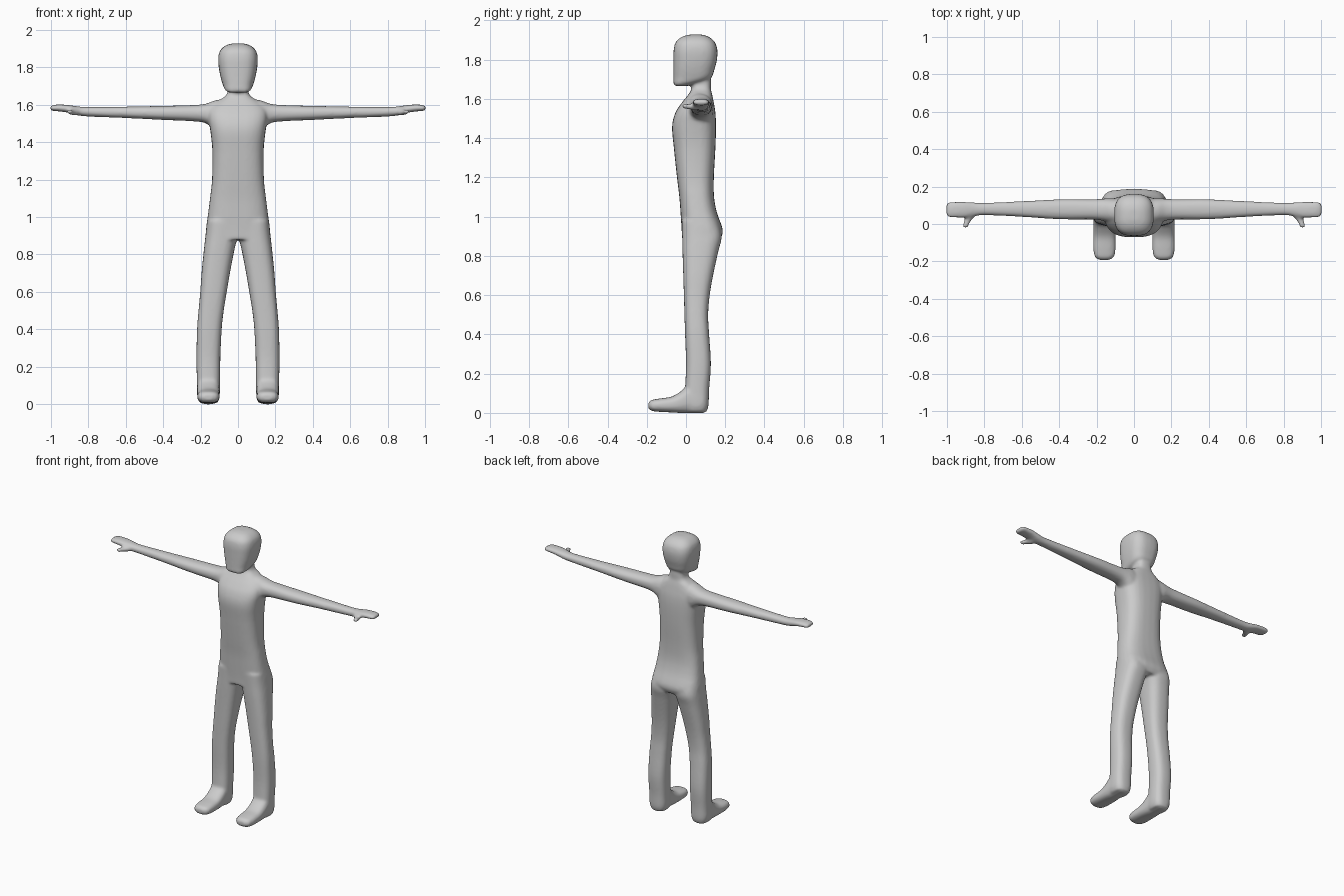
import bpy, bmesh, math

bm = bmesh.new()
N = 28  # points per cross-section


def spline(p0, p1, p2, p3, t):
    return [0.5 * (2*b + (c-a)*t + (2*a-5*b+4*c-d)*t*t + (3*b-a-3*c+d)*t**3)
            for a, b, c, d in zip(p0, p1, p2, p3)]


def loft(axis, rings, power=2.5, side=1, steps=4):
    """Closed loft; ring = (position, min a, max a, min b, max b).
    z: a=x b=y   x: a=y b=z   y: a=x b=z"""
    fine = []
    n = len(rings)
    for i in range(n - 1):
        q = [rings[max(0, min(n-1, i+k))] for k in (-1, 0, 1, 2)]
        fine += [spline(*q, j/steps) for j in range(steps)]
    fine.append(rings[-1])
    loops = []
    for p, a0, a1, b0, b1 in fine:
        loop = []
        for k in range(N):
            t = 2 * math.pi * k / N
            c, s = math.cos(t), math.sin(t)
            a = (a0+a1)/2 + (a1-a0)/2 * math.copysign(abs(c)**(2/power), c)
            b = (b0+b1)/2 + (b1-b0)/2 * math.copysign(abs(s)**(2/power), s)
            co = {'z': (a, b, p), 'x': (p, a, b), 'y': (a, p, b)}[axis]
            loop.append(bm.verts.new((co[0]*side, co[1], co[2])))
        loops.append(loop)
    faces = [bm.faces.new(loops[0]), bm.faces.new(loops[-1])]
    for u, v in zip(loops, loops[1:]):
        for k in range(N):
            m = (k+1) % N
            faces.append(bm.faces.new((u[k], u[m], v[m], v[k])))
    bmesh.ops.recalc_face_normals(bm, faces=faces)


# torso and neck
loft('z', [(z, -w, w, f, b) for z, w, f, b in (
    (0.88, 0.172, -0.020, 0.172), (0.93, 0.172, -0.022, 0.188),
    (1.02, 0.160, -0.028, 0.158), (1.10, 0.150, -0.034, 0.143),
    (1.20, 0.139, -0.046, 0.142), (1.35, 0.137, -0.062, 0.150),
    (1.46, 0.148, -0.071, 0.153), (1.53, 0.158, -0.054, 0.150),
    (1.58, 0.150, -0.022, 0.142), (1.62, 0.108, 0.010, 0.134),
    (1.65, 0.064, 0.028, 0.127), (1.69, 0.052, 0.028, 0.127),
    (1.74, 0.050, 0.030, 0.120))], 2.8)

# head
loft('z', [(z, -w, w, f, b) for z, w, f, b in (
    (1.665, 0.050, -0.060, 0.000), (1.680, 0.070, -0.064, 0.050),
    (1.705, 0.081, -0.064, 0.125), (1.750, 0.094, -0.064, 0.145),
    (1.800, 0.103, -0.064, 0.158), (1.850, 0.106, -0.063, 0.160),
    (1.890, 0.096, -0.052, 0.147), (1.917, 0.066, -0.020, 0.115),
    (1.928, 0.030, 0.020, 0.080))], 2.8)

for side in (1, -1):
    # leg
    loft('z', [
        (0.005, 0.110, 0.205, 0.000, 0.105), (0.04, 0.098, 0.218, -0.01, 0.115),
        (0.12, 0.096, 0.220, -0.005, 0.118), (0.25, 0.094, 0.222, 0.000, 0.127),
        (0.40, 0.087, 0.219, -0.005, 0.118), (0.50, 0.076, 0.211, -0.008, 0.113),
        (0.60, 0.060, 0.202, -0.011, 0.121), (0.70, 0.043, 0.195, -0.014, 0.138),
        (0.82, 0.020, 0.183, -0.018, 0.164), (0.90, 0.002, 0.174, -0.020, 0.182),
        (0.98, 0.000, 0.164, -0.022, 0.160)], 2.7, side)
    # foot
    loft('y', [
        (-0.192, 0.130, 0.186, 0.022, 0.052), (-0.175, 0.106, 0.210, 0.010, 0.066),
        (-0.130, 0.098, 0.218, 0.005, 0.074), (-0.070, 0.098, 0.218, 0.002, 0.084),
        (-0.020, 0.099, 0.218, -0.001, 0.115), (0.020, 0.099, 0.218, -0.002, 0.150),
        (0.090, 0.100, 0.216, -0.002, 0.140)], 2.6, side)
    # arm and hand
    loft('x', [
        (0.05, -0.01, 0.135, 1.45, 1.630), (0.12, 0.005, 0.138, 1.465, 1.624),
        (0.17, 0.018, 0.135, 1.500, 1.606), (0.23, 0.024, 0.132, 1.511, 1.599),
        (0.40, 0.025, 0.132, 1.519, 1.594), (0.60, 0.038, 0.122, 1.529, 1.590),
        (0.80, 0.047, 0.113, 1.537, 1.588), (0.86, 0.040, 0.116, 1.544, 1.592),
        (0.91, 0.033, 0.120, 1.558, 1.599), (0.96, 0.033, 0.120, 1.565, 1.601),
        (0.99, 0.036, 0.118, 1.567, 1.598), (1.004, 0.048, 0.106, 1.572, 1.592)],
        2.3, side)
    # thumb
    loft('y', [
        (0.070, 0.835, 0.890, 1.545, 1.578), (0.040, 0.850, 0.900, 1.543, 1.576),
        (0.015, 0.873, 0.910, 1.546, 1.575), (-0.010, 0.884, 0.916, 1.551, 1.576),
        (-0.021, 0.890, 0.912, 1.556, 1.572)], 2.2, side)

mesh = bpy.data.meshes.new("body")
bm.to_mesh(mesh)
bm.free()
body = bpy.data.objects.new("body", mesh)
bpy.context.collection.objects.link(body)

# fuse the parts into one soft skin
fuse = body.modifiers.new("fuse", 'REMESH')
fuse.mode = 'VOXEL'
fuse.voxel_size = 0.008
fuse.use_smooth_shade = True
soft = body.modifiers.new("soften", 'SMOOTH')
soft.factor = 0.5
soft.iterations = 9
